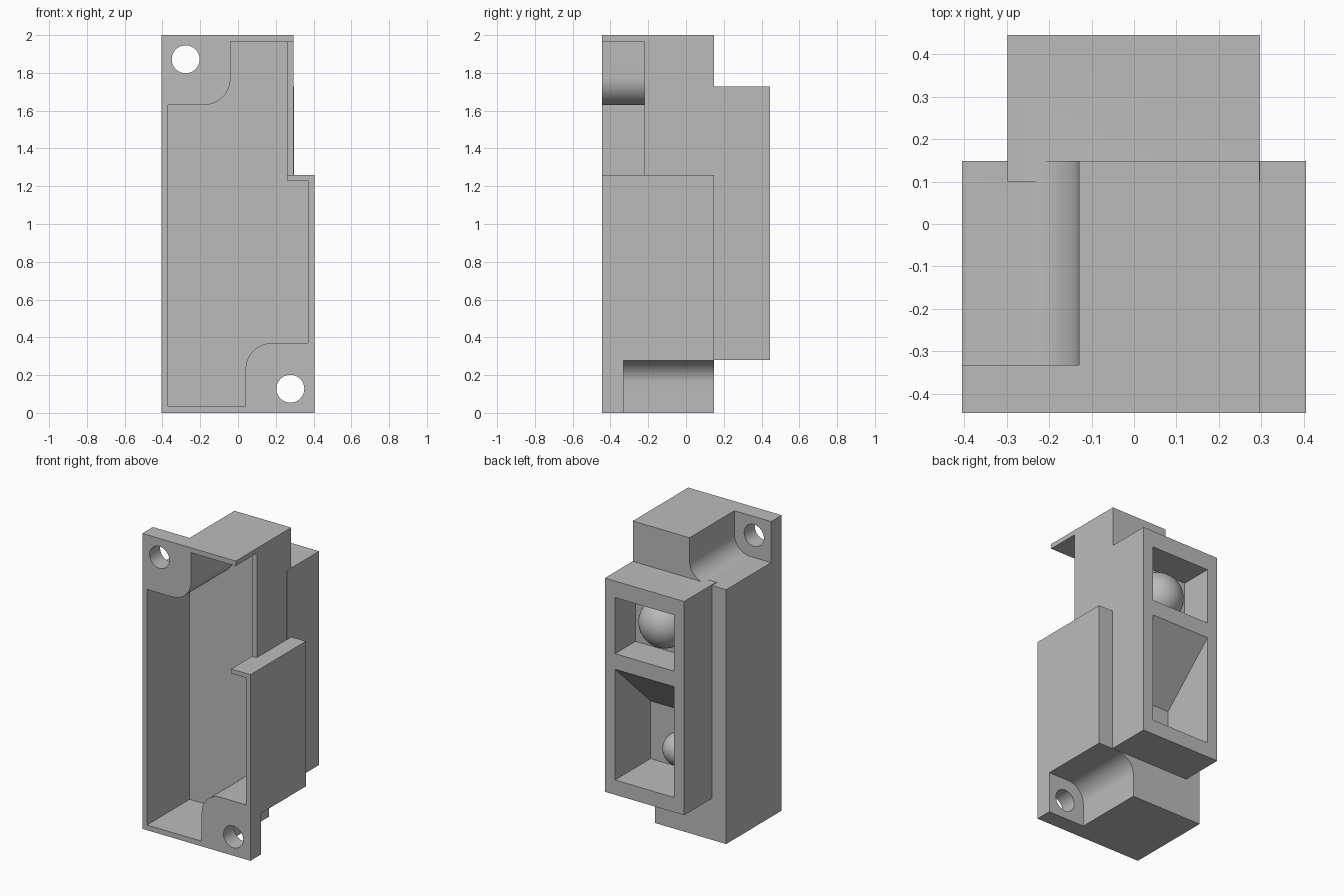
import bpy, bmesh, math
from mathutils import Vector

if "Cube" in bpy.data.objects:
    bpy.data.objects.remove(bpy.data.objects["Cube"], do_unlink=True)

grey = bpy.data.materials.new("housing_grey")
grey.use_nodes = True
COLOUR = (0.5, 0.5, 0.5, 1)
grey.diffuse_color = COLOUR
grey.node_tree.nodes["Principled BSDF"].inputs["Base Color"].default_value = COLOUR


def finish(name, bm):
    bmesh.ops.recalc_face_normals(bm, faces=bm.faces)
    mesh = bpy.data.meshes.new(name)
    bm.to_mesh(mesh)
    bm.free()
    mesh.materials.append(grey)
    obj = bpy.data.objects.new(name, mesh)
    bpy.context.scene.collection.objects.link(obj)
    return obj


def prism(name, pts, lo, hi, axis="y"):
    """Extrude an (x, z) profile along y, or a (y, z) profile along x."""
    bm = bmesh.new()
    place = (lambda a, b: (a, lo, b)) if axis == "y" else (lambda a, b: (lo, a, b))
    face = bm.faces.new([bm.verts.new(place(a, b)) for a, b in pts])
    moved = bmesh.ops.extrude_face_region(bm, geom=[face])["geom"]
    step = Vector((0, hi - lo, 0)) if axis == "y" else Vector((hi - lo, 0, 0))
    bmesh.ops.translate(bm, vec=step, verts=[v for v in moved if isinstance(v, bmesh.types.BMVert)])
    return finish(name, bm)


def rect(x0, x1, z0, z1):
    return [(x0, z0), (x1, z0), (x1, z1), (x0, z1)]


def arc(cx, cz, r, start, end, n=16):
    angles = [math.radians(start + (end - start) * i / n) for i in range(n + 1)]
    return [(cx + r * math.cos(a), cz + r * math.sin(a)) for a in angles]


def turned(pts):
    """Half turn of a profile about the middle of the housing."""
    return [(-x, 2 - z) for x, z in pts]


def activate(obj):
    bpy.ops.object.select_all(action="DESELECT")
    obj.select_set(True)
    bpy.context.view_layer.objects.active = obj


def combine(target, tool, operation="DIFFERENCE"):
    mod = target.modifiers.new(tool.name, "BOOLEAN")
    mod.operation, mod.solver, mod.object = operation, "EXACT", tool
    activate(target)
    bpy.ops.object.modifier_apply(modifier=mod.name)
    bpy.data.objects.remove(tool, do_unlink=True)


# Stepped main housing
FRONT, BACK = -0.445, 0.148
housing = prism("sensor_housing", [(-0.405, 0), (0.405, 0), (0.405, 1.26),
                                   (0.295, 1.26), (0.295, 2), (-0.405, 2)], FRONT, BACK)

# Rounded recesses behind the two mounting ears
recess = [(0.5, -0.1), (0.5, 0.278)] + arc(0.25, 0.158, 0.12, 90, 180) + [(0.13, -0.1)]
for pts in (recess, turned(recess)):
    combine(housing, prism("ear_recess", pts, -0.332, 0.3))

# Optics block on the back
combine(housing, prism("optics_block", rect(-0.298, 0.296, 0.28, 1.727), 0.1, 0.445), "UNION")

# Open front cavity that runs round the ears
ear = arc(0.18, 0.23, 0.14, 180, 90)
cavity = ([(-0.37, 0.035), (0.04, 0.035)] + ear
          + [(0.37, 0.37), (0.37, 1.23), (0.26, 1.23), (0.26, 1.967), (-0.04, 1.967)]
          + turned(ear) + [(-0.37, 1.63)])
combine(housing, prism("cavity", cavity, -0.6, 0.01))

# Cable slot in the upper side wall
combine(housing, prism("side_slot", rect(0.2, 0.4, 1.26, 1.967), -0.6, -0.22))

# Screw holes
hole = arc(0.277, 0.128, 0.074, 0, 348.75, 31)
for pts in (hole, turned(hole)):
    combine(housing, prism("screw_hole", pts, -0.6, -0.2))

# Square upper window and slope-topped lower window
upper = rect(0.225, 0.5, 1.235, 1.615)
lower = [(0.065, 0.38), (0.5, 0.38), (0.5, 1.182), (0.065, 0.77)]
for pts in (upper, lower):
    combine(housing, prism("window", pts, -0.22, 0.22, "x"))


# Domed lenses on the window floors
def dome(name, radius, y, z):
    bm = bmesh.new()
    bmesh.ops.create_uvsphere(bm, u_segments=48, v_segments=24, radius=radius)
    bmesh.ops.bisect_plane(bm, geom=bm.verts[:] + bm.edges[:] + bm.faces[:], dist=1e-5,
                           plane_co=(0, 0, 0), plane_no=(0, 1, 0), clear_inner=True)
    bmesh.ops.translate(bm, vec=(0, y, z), verts=bm.verts)
    return finish(name, bm)


parts = [housing, dome("upper_lens", 0.163, 0.225, 1.425),
         dome("lower_lens", 0.108, 0.065, 0.505)]
for part in parts:
    activate(part)
    bpy.ops.object.shade_smooth_by_angle(angle=math.radians(30))
